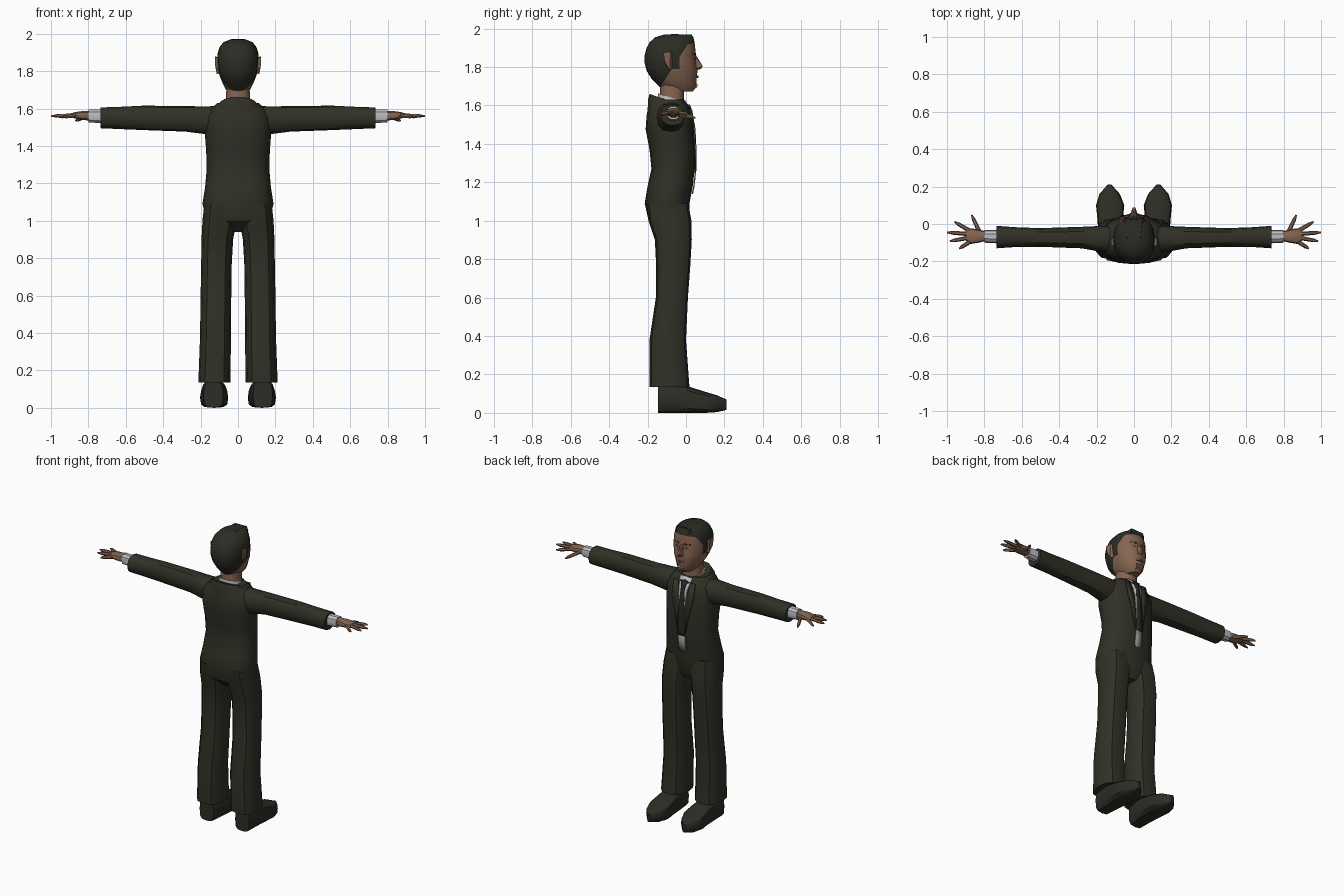
import bpy, bmesh, math
from mathutils import Vector


def material(name, r, g, b):
    m = bpy.data.materials.new(name)
    m.diffuse_color = (r, g, b, 1)
    return m


SUIT = material("dark olive suit", 0.030, 0.030, 0.020)
HAIR = material("dark hair", 0.024, 0.026, 0.018)
SKIN = material("brown skin", 0.235, 0.130, 0.080)
SHIRT = material("pale shirt", 0.50, 0.50, 0.54)
TIE = material("dark tie", 0.020, 0.020, 0.016)
GREY = material("grey tie tip", 0.25, 0.25, 0.25)
SHOE = material("dark shoe", 0.026, 0.025, 0.018)
LIP = material("lip brown", 0.15, 0.075, 0.05)


def finish(name, bm, mats, angle=35):
    bmesh.ops.recalc_face_normals(bm, faces=bm.faces)
    me = bpy.data.meshes.new(name)
    bm.to_mesh(me)
    bm.free()
    for m in mats:
        me.materials.append(m)
    ob = bpy.data.objects.new(name, me)
    bpy.context.collection.objects.link(ob)
    bpy.ops.object.select_all(action='DESELECT')
    ob.select_set(True)
    bpy.context.view_layer.objects.active = ob
    bpy.ops.object.shade_smooth_by_angle(angle=math.radians(angle))
    return ob


def loft(rings, axis='z', n=16, k=2.4, side=1, tilt=None):
    """Rings: (position, a_min, a_max, b_min, b_max), joined into a closed tube."""
    bm = bmesh.new()
    loops = []
    for p, a0, a1, b0, b1 in rings:
        loop = []
        for i in range(n):
            t = 2 * math.pi * i / n
            c, s = math.cos(t), math.sin(t)
            a = (a0 + a1) / 2 + (a1 - a0) / 2 * math.copysign(abs(c) ** (2 / k), c)
            b = (b0 + b1) / 2 + (b1 - b0) / 2 * math.copysign(abs(s) ** (2 / k), s)
            x, y, z = {'z': (a, b, p), 'x': (p, a, b), 'y': (a, p, b)}[axis]
            if tilt:
                z -= (y - tilt[0]) * tilt[1]
            loop.append(bm.verts.new((x * side, y, z)))
        loops.append(loop)
    for l0, l1 in zip(loops, loops[1:]):
        for i in range(n):
            j = (i + 1) % n
            bm.faces.new((l0[i], l0[j], l1[j], l1[i]))
    bm.faces.new(loops[0])
    bm.faces.new(loops[-1])
    return bm


def hull(name, pts, mat, angle=35):
    bm = bmesh.new()
    for p in pts:
        bm.verts.new(p)
    res = bmesh.ops.convex_hull(bm, input=bm.verts)
    junk = [v for v in set(res["geom_interior"]) if isinstance(v, bmesh.types.BMVert)]
    bmesh.ops.delete(bm, geom=junk, context='VERTS')
    return finish(name, bm, [mat], angle)


def sym(rows):
    return [(z, -w, w, y0, y1) for z, w, y0, y1 in rows]


# Jacket body: height, half width, back y, front y
TORSO = [(0.94, 0.05, -0.13, -0.01), (1.0, 0.165, -0.195, 0.02),
         (1.09, 0.19, -0.215, 0.018), (1.18, 0.176, -0.20, 0.035),
         (1.27, 0.168, -0.18, 0.045), (1.37, 0.17, -0.19, 0.045),
         (1.476, 0.178, -0.21, 0.04), (1.55, 0.18, -0.205, 0.03),
         (1.60, 0.145, -0.195, 0.015), (1.63, 0.11, -0.185, -0.01)]
finish("jacket", loft(sym(TORSO)), [SUIT])

# Jacket collar, sloping down to the front
finish("jacket_collar", loft(sym([(1.57, 0.145, -0.20, 0.012), (1.63, 0.125, -0.197, 0.012),
                                  (1.66, 0.095, -0.19, 0.005)]), tilt=(-0.19, 0.35)), [SUIT])


def front_y(z):
    for (z0, _, _, y0), (z1, _, _, y1) in zip(TORSO, TORSO[1:]):
        if z0 <= z <= z1:
            return y0 + (y1 - y0) * (z - z0) / (z1 - z0)
    return TORSO[-1][3]


def strip(name, rows, off, mat):
    """Thin plate lying on the chest; rows are (z, x0, x1)."""
    bm = bmesh.new()
    pairs = [[bm.verts.new((x, front_y(z) + off, z)) for x in (x0, x1)] for z, x0, x1 in rows]
    for a, b in zip(pairs, pairs[1:]):
        bm.faces.new((a[0], a[1], b[1], b[0]))
    ob = finish(name, bm, [mat])
    mod = ob.modifiers.new("thickness", 'SOLIDIFY')
    mod.thickness, mod.offset = 0.007, 0


# Shirt front, tie and lapels
strip("shirt_front", [(1.625, -0.045, 0.045), (1.55, -0.03, 0.03), (1.476, -0.024, 0.024),
                      (1.37, -0.024, 0.024), (1.25, -0.022, 0.022)], 0.001, SHIRT)
strip("tie", [(1.605, -0.022, 0.022), (1.57, -0.014, 0.014), (1.476, -0.018, 0.018),
              (1.37, -0.022, 0.022), (1.27, -0.025, 0.025), (1.25, -0.025, 0.025)], 0.006, TIE)
strip("tie_tip", [(1.25, -0.025, 0.025), (1.18, -0.025, 0.025), (1.155, -0.024, 0.024),
                  (1.14, -0.012, 0.012)], 0.006, GREY)
for s in (-1, 1):
    strip("lapel", [(1.60, s * 0.045, s * 0.08), (1.5, s * 0.028, s * 0.08),
                    (1.4, s * 0.025, s * 0.055), (1.27, s * 0.024, s * 0.028)], 0.0, SUIT)

# Neck and shirt collar
finish("neck", loft(sym([(1.58, 0.07, -0.14, -0.005), (1.64, 0.064, -0.135, -0.01),
                         (1.73, 0.062, -0.135, -0.01)]), n=12), [SKIN])
finish("shirt_collar", loft(sym([(1.58, 0.085, -0.155, 0.008), (1.665, 0.07, -0.145, 0.0)]),
                            n=12, tilt=(-0.15, 0.33)), [SHIRT])

# Head, with the hair cut in along straight hairlines
bm = loft(sym([(1.672, 0.04, -0.11, 0.035), (1.70, 0.064, -0.14, 0.056),
               (1.74, 0.084, -0.18, 0.055), (1.78, 0.10, -0.205, 0.06),
               (1.82, 0.108, -0.215, 0.055), (1.86, 0.112, -0.215, 0.05),
               (1.90, 0.108, -0.205, 0.048), (1.93, 0.098, -0.188, 0.044),
               (1.955, 0.078, -0.16, 0.038), (1.97, 0.04, -0.11, 0.025)]), k=2.2)
planes = [((0, -0.035, 0), (0, 1, 0)), ((0, 0.045, 1.925), (0, -0.2, 1)),
          ((0, 0, 1.79), (0, 0, 1)), ((0, -0.08, 1.78), (0, -0.85, 0.55))]
for co, no in planes:
    bmesh.ops.bisect_plane(bm, geom=bm.verts[:] + bm.edges[:] + bm.faces[:],
                           plane_co=co, plane_no=no)


def above(p, plane):
    return (p - Vector(plane[0])).dot(Vector(plane[1])) > 0


for f in bm.faces:
    c = f.calc_center_median()
    side, top, burn, nape = [above(c, p) for p in planes]
    f.material_index = int(top or (not side and burn) or (nape and c.z > 1.69))
finish("head", bm, [SKIN, HAIR])

# Swept front of the hair
hull("hair_front", [(x, y, z) for x, y, z in [
    (-0.075, 0.0, 1.93), (0.075, 0.0, 1.93), (-0.05, 0.038, 1.935), (0.05, 0.038, 1.935),
    (-0.045, 0.03, 1.965), (0.045, 0.03, 1.968), (-0.035, -0.08, 1.972), (0.035, -0.08, 1.972)]], HAIR)

# Face features
hull("nose", [(0, 0.05, 1.865), (-0.02, 0.05, 1.79), (0.02, 0.05, 1.79), (0, 0.04, 1.78),
              (-0.008, 0.087, 1.805), (0.008, 0.087, 1.805), (0, 0.078, 1.79),
              (-0.01, 0.045, 1.86), (0.01, 0.045, 1.86)], SKIN)
hull("mouth", [(x, y, z) for x, y in ((-0.028, 0.05), (0, 0.064), (0.028, 0.05))
               for z in (1.742, 1.756)] + [(0, 0.04, 1.749)], LIP)
hull("chin", [(x, y, z) for x in (-0.022, 0.022)
              for y, z in ((0.035, 1.68), (0.058, 1.695), (0.06, 1.71), (0.045, 1.73))], SKIN)

for s in (-1, 1):
    tag = "left" if s < 0 else "right"
    hull(tag + "_eyebrow", [(s * x, y, z) for x, y in ((0.015, 0.052), (0.06, 0.034), (0.03, 0.035))
                            for z in (1.862, 1.873)], HAIR)
    hull(tag + "_eye", [(s * x, y, z) for x, y in ((0.02, 0.053), (0.052, 0.04), (0.03, 0.04))
                        for z in (1.838, 1.848)], LIP)
    hull(tag + "_ear", [(s * x, y, z) for x, y, z in [
        (0.10, -0.07, 1.79), (0.10, -0.065, 1.87), (0.10, -0.11, 1.87), (0.10, -0.10, 1.80),
        (0.122, -0.08, 1.88), (0.124, -0.118, 1.875), (0.122, -0.112, 1.83), (0.114, -0.085, 1.785)]], SKIN)

    # Sleeve: x, y range, z range
    finish(tag + "_sleeve", loft([
        (0.06, -0.16, -0.01, 1.46, 1.615), (0.17, -0.15, -0.01, 1.463, 1.612),
        (0.28, -0.13, -0.015, 1.477, 1.613), (0.50, -0.122, -0.022, 1.485, 1.616),
        (0.62, -0.122, -0.018, 1.49, 1.61), (0.735, -0.13, -0.01, 1.495, 1.606)],
        'x', 12, 2.4, s), [SUIT])
    finish(tag + "_cuff", loft([(0.70, -0.105, -0.03, 1.518, 1.598),
                                (0.80, -0.10, -0.032, 1.525, 1.596)], 'x', 10, 2.3, s), [SHIRT])
    # Hand with tapered fingers
    finish(tag + "_palm", loft([
        (0.79, -0.09, -0.04, 1.535, 1.588), (0.83, -0.10, -0.03, 1.538, 1.588),
        (0.87, -0.106, -0.023, 1.547, 1.582), (0.898, -0.09, -0.033, 1.55, 1.574)],
        'x', 10, 2.4, s), [SKIN])
    for finger, p, q in [("thumb", (0.825, -0.045, 1.555), (0.868, 0.048, 1.535)),
                         ("index_finger", (0.875, -0.038, 1.563), (0.96, 0.012, 1.555)),
                         ("middle_finger", (0.885, -0.053, 1.564), (1.0, -0.045, 1.56)),
                         ("ring_finger", (0.88, -0.073, 1.564), (0.985, -0.092, 1.56)),
                         ("little_finger", (0.87, -0.09, 1.562), (0.935, -0.132, 1.555))]:
        p, q = Vector(p), Vector(q)
        d = (q - p).normalized()
        u = d.cross(Vector((0, 0, 1))).normalized()
        v = u.cross(d)
        pts = []
        for t, r in ((0, 0.012), (0.75, 0.010), (1, 0.004)):
            for i in range(6):
                a = i * math.pi / 3
                w = p.lerp(q, t) + r * (u * math.cos(a) + v * math.sin(a))
                pts.append((w.x * s, w.y, w.z))
        hull(tag + "_" + finger, pts, SKIN)

    # Trouser leg: z, x range, y range
    finish(tag + "_trouser_leg", loft([
        (0.135, 0.04, 0.212, -0.19, 0.018), (0.38, 0.038, 0.203, -0.19, 0.0),
        (0.60, 0.036, 0.20, -0.157, 0.01), (0.76, 0.034, 0.197, -0.155, 0.022),
        (0.90, 0.026, 0.195, -0.162, 0.03), (1.0, 0.008, 0.19, -0.195, 0.028),
        (1.09, 0.005, 0.18, -0.205, 0.012)], 'z', 12, 2.6, s), [SUIT])

    # Shoe: y, x range, z range
    finish(tag + "_shoe", loft([
        (-0.145, 0.08, 0.185, 0.0, 0.14), (-0.06, 0.068, 0.19, 0.0, 0.15),
        (0.02, 0.06, 0.195, 0.0, 0.135), (0.10, 0.052, 0.203, 0.0, 0.11),
        (0.16, 0.075, 0.185, 0.004, 0.092), (0.21, 0.12, 0.142, 0.015, 0.07)],
        'y', 12, 3.5, s), [SHOE])
